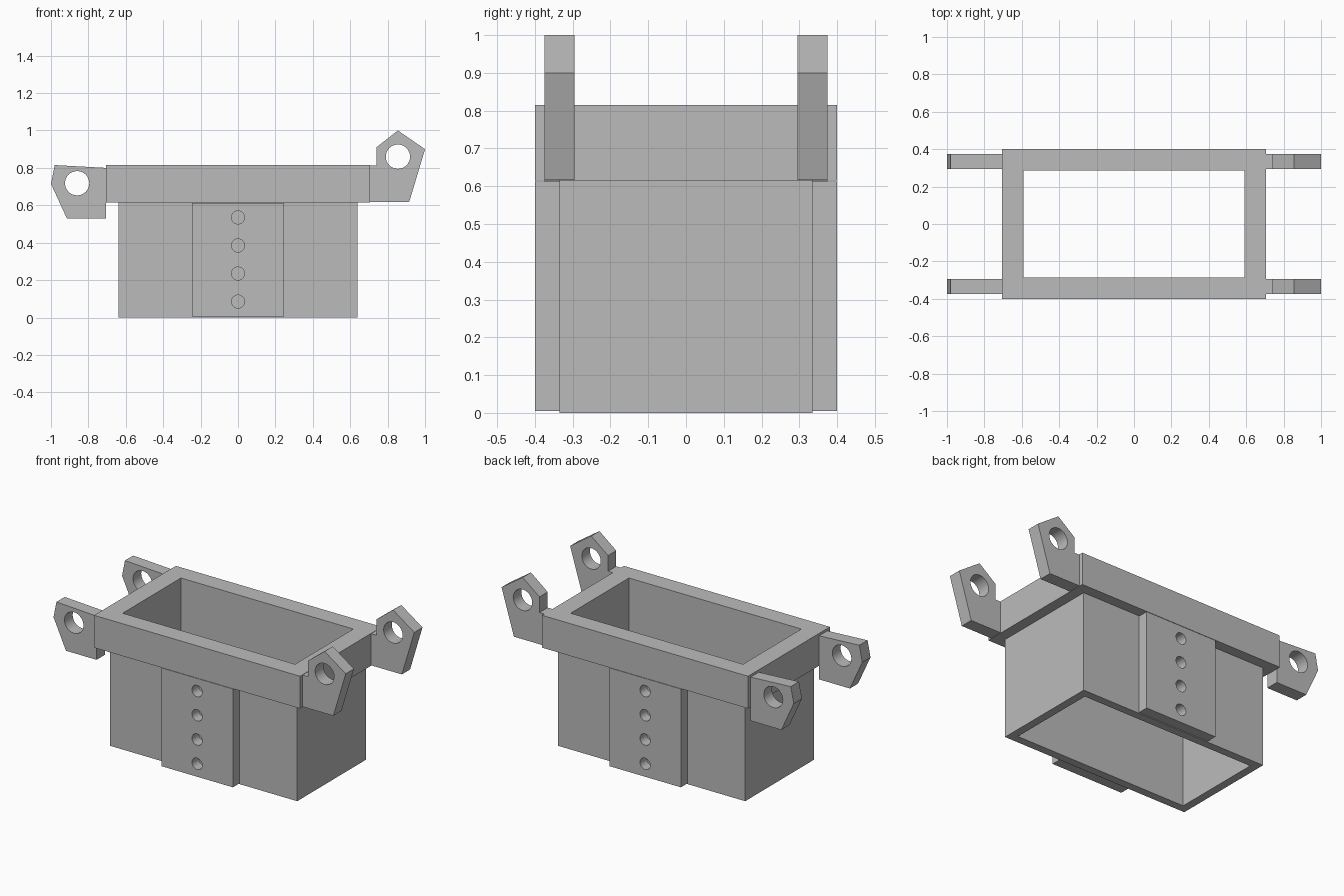
import bpy, bmesh, math
from mathutils import Matrix

if "Cube" in bpy.data.objects:
    bpy.data.objects.remove(bpy.data.objects["Cube"], do_unlink=True)

grey = bpy.data.materials.new("plain grey")
grey.use_nodes = True
GREY = (0.5, 0.5, 0.5, 1)
grey.diffuse_color = GREY
grey.node_tree.nodes["Principled BSDF"].inputs["Base Color"].default_value = GREY


def make_object(name, bm):
    bmesh.ops.recalc_face_normals(bm, faces=bm.faces)
    mesh = bpy.data.meshes.new(name)
    bm.to_mesh(mesh)
    bm.free()
    mesh.materials.append(grey)
    obj = bpy.data.objects.new(name, mesh)
    bpy.context.collection.objects.link(obj)
    return obj


def prism(name, outline, y0, y1):
    """Extrude an (x, z) outline from y0 to y1."""
    bm = bmesh.new()
    face = bm.faces.new([bm.verts.new((x, y0, z)) for x, z in outline])
    moved = bmesh.ops.extrude_face_region(bm, geom=[face])["geom"]
    verts = [v for v in moved if isinstance(v, bmesh.types.BMVert)]
    bmesh.ops.translate(bm, verts=verts, vec=(0, y1 - y0, 0))
    return make_object(name, bm)


def drill(obj, centres, radius, y0, y1):
    """Cut round holes along y at each (x, z) centre."""
    bm = bmesh.new()
    for x, z in centres:
        place = Matrix.Translation((x, (y0 + y1) / 2, z)) @ Matrix.Rotation(math.pi / 2, 4, "X")
        bmesh.ops.create_cone(bm, cap_ends=True, segments=32, radius1=radius,
                              radius2=radius, depth=abs(y1 - y0), matrix=place)
    cutter = make_object("hole_cutter", bm)
    cutter.hide_render = True
    mod = obj.modifiers.new("holes", "BOOLEAN")
    mod.operation = "DIFFERENCE"
    mod.solver = "EXACT"
    mod.object = cutter
    bpy.ops.object.select_all(action="DESELECT")
    bpy.context.view_layer.objects.active = obj
    obj.select_set(True)
    bpy.ops.object.modifier_apply(modifier=mod.name)
    bpy.data.objects.remove(cutter, do_unlink=True)
    bpy.ops.object.shade_smooth_by_angle(angle=math.radians(30))


# Open box with a thick rim: rectangular rings (half x, half y, z) joined in a loop
sections = [(0.64, 0.335, 0), (0.64, 0.335, 0.615), (0.705, 0.4, 0.615),
            (0.705, 0.4, 0.815), (0.59, 0.285, 0.815), (0.59, 0.285, 0)]
bm = bmesh.new()
rings = [[bm.verts.new((sx * hx, sy * hy, z))
          for sx, sy in ((-1, -1), (1, -1), (1, 1), (-1, 1))]
         for hx, hy, z in sections]
for i, ring in enumerate(rings):
    after = rings[(i + 1) % len(rings)]
    for k in range(4):
        n = (k + 1) % 4
        bm.faces.new((ring[k], ring[n], after[n], after[k]))
make_object("hollow_box_with_rim", bm)

# Lug outlines and hole centres in the x-z plane
low_lug = [(-0.705, 0.53), (-0.915, 0.53), (-1, 0.715), (-0.98, 0.815), (-0.705, 0.8)]
high_lug = [(0.705, 0.617), (0.915, 0.617), (1, 0.9), (0.855, 1),
            (0.74, 0.91), (0.74, 0.813), (0.705, 0.813)]
lugs = [("low_lug", low_lug, (-0.86, 0.718)), ("high_lug", high_lug, (0.855, 0.86))]
plate = [(-0.245, 0.005), (0.245, 0.005), (0.245, 0.613), (-0.245, 0.613)]

for side, s in (("front", -1), ("back", 1)):
    # Raised plate with a column of blind holes
    panel = prism(side + "_plate", plate, s * 0.335, s * 0.4)
    drill(panel, [(0, 0.085 + 0.15 * i) for i in range(4)], 0.035, s * 0.32, s * 0.42)
    # Lugs at both ends
    for name, outline, centre in lugs:
        lug = prism(side + "_" + name, outline, s * 0.295, s * 0.375)
        drill(lug, [centre], 0.065, s * 0.25, s * 0.42)
